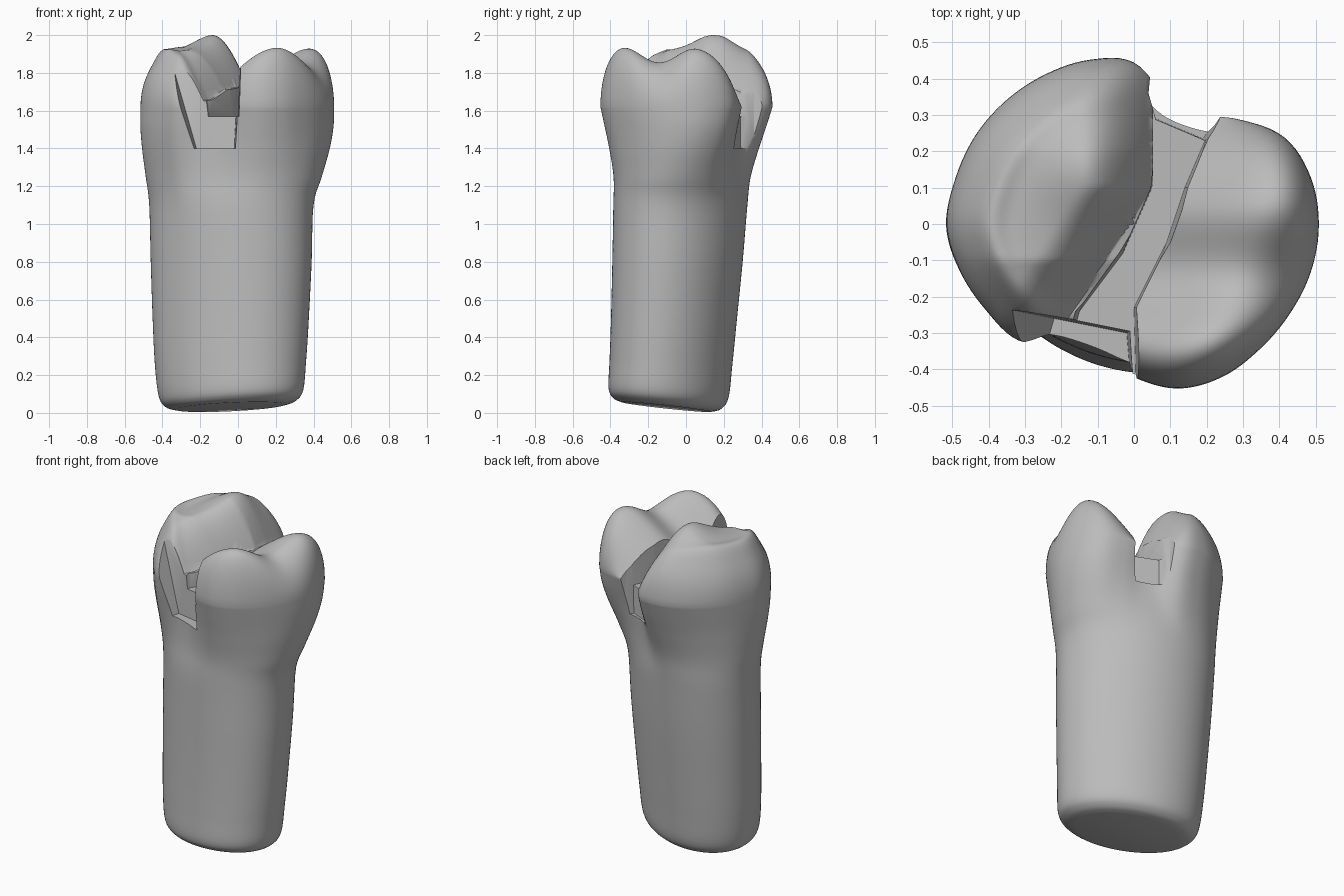
import bpy, bmesh, math

if "Cube" in bpy.data.objects:
    bpy.data.objects.remove(bpy.data.objects["Cube"])

enamel = bpy.data.materials.new("matte grey")
enamel.use_nodes = True
GREY = (0.5, 0.5, 0.5, 1)
enamel.diffuse_color = GREY
shader = enamel.node_tree.nodes["Principled BSDF"]
shader.inputs["Base Color"].default_value = GREY
shader.inputs["Roughness"].default_value = 0.6

SEG, CAP = 144, 44
RIM = 1.62


def spline(a, b, c, d, t):
    return 0.5 * (2 * b + (c - a) * t + (2 * a - 5 * b + 4 * c - d) * t * t
                  + (3 * b - a - 3 * c + d) * t ** 3)


# Crown outline: radius every 15 degrees
RADII = [.51, .505, .48, .41, .35, .355, .447, .47, .48, .49, .5, .507,
         .515, .495, .47, .45, .385, .378, .42, .467, .485, .488, .495, .505]

# Side profile: z, x min, x max, y min, y max
ROWS = [(0, -.33, .25, -.34, .13), (.02, -.385, .305, -.385, .185),
        (.08, -.42, .345, -.41, .225), (.25, -.44, .36, -.405, .245),
        (.5, -.452, .375, -.397, .27), (.8, -.462, .39, -.39, .3),
        (1.1, -.47, .40, -.385, .325), (1.25, -.488, .445, -.387, .342),
        (1.4, -.506, .488, -.412, .385), (1.52, -.514, .508, -.438, .425),
        (RIM, -.513, .511, -.46, .456)]


def outline(i):
    f = i / SEG * len(RADII)
    k, n = int(f), len(RADII)
    r = spline(*(RADII[(k + j) % n] for j in (-1, 0, 1, 2)), f - k)
    a = math.tau * i / SEG
    return r * math.cos(a), r * math.sin(a)


# Chewing surface height on each side of the slanted channel
def height(x, y):
    d = (x - .05 - .45 * y) / 1.1
    if d > 0:
        # Two-cusped ridge with a rounded inner slope down to the channel
        wave = math.cos(math.tau * (min(y, .06) + .35) / .41)
        ridge = 1.895 + .045 * wave - .05 * y - 2.5 * max(0, y - .06) ** 2
        return ridge - .9 * (math.hypot(d - .3, .1) - .1)
    # Single broad cusp, rolling over towards the channel
    edge = .05 + .65 * min(0, y - .1)
    bump = .075 * math.exp(-((x + .12) ** 2 + (y - .15) ** 2) / .15 ** 2)
    roll = .22 * max(0, 1 - max(0, edge - x) / .2) ** 2
    return 1.928 + bump - roll - .15 * max(0, y - .2) - .45 * max(0, -.1 - y)


def ring_points(row):
    z, x0, x1, y0, y1 = row
    w = min(1, max(0, (z - 1.05) / .5))
    w = w * w * (3 - 2 * w)
    for i in range(SEG):
        a = math.tau * i / SEG
        c, s = math.cos(a), math.sin(a)
        ox, oy = outline(i)
        # Slanted oval root blending into the crown outline
        ux = (.995 * c - .1 * s) * (1 - w) + ox / .512 * w
        uy = (.993 * s - .12 * c) * (1 - w) + oy / .458 * w
        x = (x0 + x1) / 2 + ux * (x1 - x0) / 2
        y = (y0 + y1) / 2 + uy * (y1 - y0) / 2
        tilt = max(0, 1 - z / .4) * max(0, .1 * (.13 - y) + .03 * (x + .3))
        yield x, y, z + tilt


def build(name, bm):
    bmesh.ops.recalc_face_normals(bm, faces=bm.faces)
    mesh = bpy.data.meshes.new(name)
    bm.to_mesh(mesh)
    bm.free()
    mesh.materials.append(enamel)
    obj = bpy.data.objects.new(name, mesh)
    bpy.context.collection.objects.link(obj)
    return obj


# Root and crown walls
bm = bmesh.new()
rings = []
for k in range(len(ROWS) - 1):
    near = [ROWS[min(max(k + j, 0), len(ROWS) - 1)] for j in (-1, 0, 1, 2)]
    for step in range(5):
        row = [spline(*v, step / 5) for v in zip(*near)]
        rings.append([bm.verts.new(p) for p in ring_points(row)])
rings.append([bm.verts.new(p) for p in ring_points(ROWS[-1])])

# Cusped top, drawn in from the rim, with a softer shoulder and crest on the right
rim = [v.co.copy() for v in rings[-1]]
for k in range(1, CAP):
    s = 1 - (k / CAP) ** 1.6
    ring = []
    for p in rim:
        x, y = p.x * s, p.y * s
        rise = (1 - s ** (8 + 6 * p.x)) ** .5
        crest = .08 * max(0, -p.x) * math.exp(-((s - .78) / .09) ** 2)
        ring.append(bm.verts.new((x, y, RIM + (height(x, y) - RIM) * rise + crest)))
    rings.append(ring)
for low, high in zip(rings, rings[1:]):
    for i in range(SEG):
        j = (i + 1) % SEG
        bm.faces.new((low[i], low[j], high[j], high[i]))
bm.faces.new(rings[0])
centre = bm.verts.new((0, 0, height(0, 0)))
for i in range(SEG):
    bm.faces.new((rings[-1][i], rings[-1][(i + 1) % SEG], centre))
tooth = build("tooth", bm)


# Flared prisms that carve the channel and its two end boxes
def carve(name, floor, base, top):
    bm = bmesh.new()
    low = [bm.verts.new((x, y, floor)) for x, y in base]
    high = [bm.verts.new((x, y, 2.1)) for x, y in top]
    n = len(low)
    bm.faces.new(low)
    bm.faces.new(high)
    for i in range(n):
        j = (i + 1) % n
        bm.faces.new((low[i], low[j], high[j], high[i]))
    bmesh.ops.triangulate(bm, faces=bm.faces)
    cutter = build(name, bm)
    cutter.hide_render = True
    mod = tooth.modifiers.new(name, "BOOLEAN")
    mod.operation, mod.solver, mod.object = "DIFFERENCE", "EXACT", cutter
    bpy.context.view_layer.objects.active = tooth
    bpy.ops.object.modifier_apply(modifier=name)
    bpy.data.objects.remove(cutter)


carve("channel_cutter", 1.57,
      [(.01, -.6), (0, -.23), (.09, -.05), (.14, .1), (.2, .24), (.32, .56),
       (.06, .56), (.05, .3), (.05, .1), (-.03, -.08), (-.15, -.24), (-.25, -.6)],
      [(.04, -.6), (.02, -.23), (.12, -.05), (.16, .1), (.23, .24), (.36, .56),
       (-.1, .56), (.06, .3), (.04, .1), (-.07, -.08), (-.22, -.24), (-.42, -.6)])
carve("front_box_cutter", 1.4,
      [(-.22, -.26), (-.02, -.3), (.005, -.61), (-.32, -.61)],
      [(-.42, -.22), (.015, -.28), (.035, -.61), (-.68, -.61)])
carve("back_box_cutter", 1.4,
      [(.06, .29), (.19, .235), (.225, .285), (.36, .57), (.06, .57), (.04, .36)],
      [(.06, .28), (.21, .215), (.25, .285), (.39, .57), (-.12, .57), (.04, .36)])

# Smooth shading with crisp cut edges
bpy.ops.object.select_all(action="DESELECT")
tooth.select_set(True)
bpy.context.view_layer.objects.active = tooth
bpy.ops.object.shade_smooth_by_angle(angle=math.radians(38))
